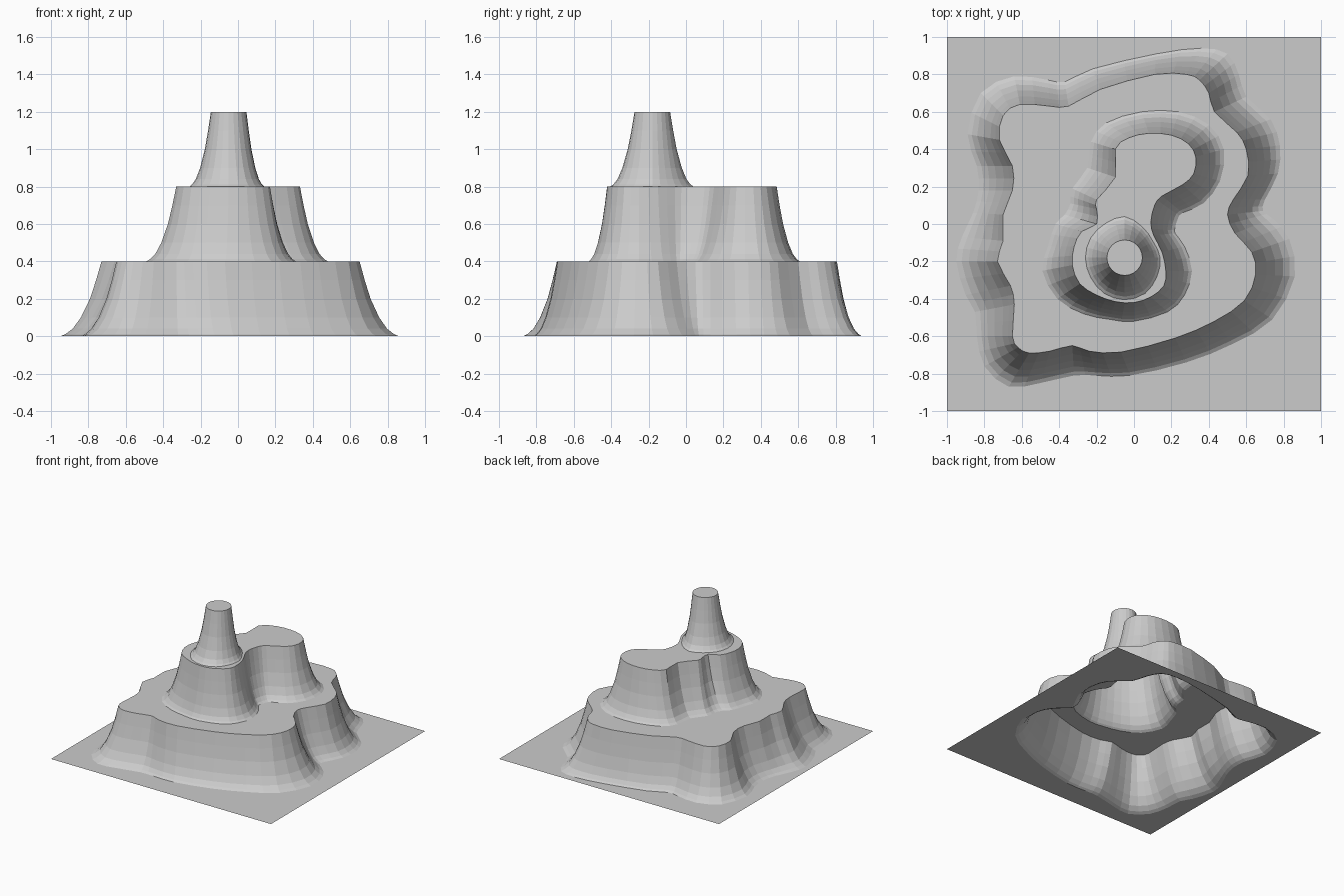
import bpy, bmesh, math
from mathutils import Vector

if "Cube" in bpy.data.objects:
    bpy.data.objects.remove(bpy.data.objects["Cube"])

stone = bpy.data.materials.new("grey stone")
stone.diffuse_color = (0.6, 0.6, 0.6, 1)
stone.use_nodes = True
stone.node_tree.nodes["Principled BSDF"].inputs["Base Color"].default_value = stone.diffuse_color

# cliff profile: (height fraction, outward fraction), steep above and flared at the foot
PROFILE = [(1, 0), (.75, .13), (.5, .28), (.25, .5), (.1, .7), (.03, .87), (0, 1)]


def spline(pts, steps=2):
    """Closed Catmull-Rom curve through 2D points."""
    out, n = [], len(pts)
    p = [Vector(q) for q in pts]
    for i in range(n):
        a, b, c, d = p[i - 1], p[i], p[(i + 1) % n], p[(i + 2) % n]
        for s in range(steps):
            t = s / steps
            out.append(.5 * (2 * b + (c - a) * t + (2 * a - 5 * b + 4 * c - d) * t * t
                             + (3 * b - a - 3 * c + d) * t ** 3))
    return out


def finish(bm, name):
    me = bpy.data.meshes.new(name)
    bm.to_mesh(me)
    bm.free()
    me.materials.append(stone)
    ob = bpy.data.objects.new(name, me)
    bpy.context.collection.objects.link(ob)


def cliff(name, top, foot, z0, z1):
    """Open wall lofted from the top rim to the flared foot."""
    bm = bmesh.new()
    rings = []
    for h, f in PROFILE:
        rings.append([bm.verts.new((*a.lerp(b, f), z0 + (z1 - z0) * h))
                      for a, b in zip(top, foot)])
    n = len(top)
    for up, lo in zip(rings, rings[1:]):
        for i in range(n):
            j = (i + 1) % n
            bm.faces.new((up[i], lo[i], lo[j], up[j]))
    finish(bm, name)


def flat(name, z, outer, hole=None):
    """Level sheet with an optional hole under the next tier."""
    bm = bmesh.new()
    edges = []
    for loop in (outer, hole or []):
        vs = [bm.verts.new((p[0], p[1], z)) for p in loop]
        edges += [bm.edges.new((vs[i - 1], vs[i])) for i in range(len(vs))]
    bmesh.ops.triangle_fill(bm, edges=edges, use_beauty=True, use_dissolve=False)
    for f in bm.faces:
        f.normal_update()
        if f.normal.z < 0:
            f.normal_flip()
    finish(bm, name)


# lower tier outlines
low_top = spline([
    (.43, .60), (.40, .70), (.35, .77), (.28, .80), (.11, .80), (-.18, .72), (-.35, .63),
    (-.45, .63), (-.61, .64), (-.70, .58), (-.72, .45), (-.65, .31), (-.65, .18),
    (-.70, .05), (-.70, -.09), (-.73, -.20), (-.66, -.33), (-.64, -.43), (-.65, -.60),
    (-.62, -.66), (-.56, -.69), (-.45, -.68), (-.33, -.65), (-.24, -.68), (-.07, -.685),
    (.22, -.61), (.43, -.52), (.59, -.41), (.65, -.27), (.63, -.15), (.54, -.05),
    (.50, .05), (.53, .13), (.61, .26), (.60, .40), (.55, .49)])
low_foot = spline([
    (.60, .68), (.56, .80), (.50, .91), (.36, .94), (.12, .91), (-.22, .83), (-.37, .76),
    (-.46, .77), (-.64, .79), (-.82, .70), (-.89, .48), (-.84, .31), (-.83, .18),
    (-.86, .06), (-.92, -.07), (-.95, -.20), (-.90, -.38), (-.85, -.47), (-.84, -.60),
    (-.80, -.76), (-.67, -.87), (-.50, -.85), (-.32, -.81), (-.20, -.81), (-.02, -.81),
    (.28, -.74), (.53, -.64), (.74, -.51), (.86, -.28), (.83, -.08), (.74, .03),
    (.69, .07), (.70, .13), (.77, .27), (.78, .42), (.73, .56)])

# middle tier outlines
mid_top = spline([
    (.17, -.25), (.16, -.33), (.09, -.39), (0, -.42), (-.10, -.415), (-.20, -.38),
    (-.29, -.32), (-.33, -.22), (-.32, -.12), (-.28, -.04), (-.20, 0), (-.20, .08),
    (-.20, .13), (-.10, .25), (-.10, .40), (-.03, .46), (.08, .485), (.20, .475),
    (.29, .43), (.33, .36), (.32, .27), (.26, .21), (.15, .15), (.11, .10),
    (.09, .01), (.105, -.06), (.15, -.15)])
mid_foot = spline([
    (.31, -.25), (.27, -.38), (.18, -.47), (0, -.52), (-.13, -.51), (-.27, -.48),
    (-.41, -.40), (-.49, -.25), (-.46, -.12), (-.42, 0), (-.37, .05), (-.34, .11),
    (-.33, .19), (-.25, .30), (-.23, .44), (-.15, .54), (.04, .60), (.24, .60),
    (.40, .53), (.48, .40), (.46, .23), (.37, .11), (.26, .06), (.235, .03),
    (.22, -.02), (.22, -.05), (.27, -.12)])

# peak outlines: round rim, slightly uneven foot
FOOT_R = [.19, .175, .19, .22, .21, .21, .21, .21, .22, .225, .22, .20]


def around(radii):
    return [(-.05 + r * math.cos(math.tau * i / 12), -.18 + r * math.sin(math.tau * i / 12))
            for i, r in enumerate(radii)]


peak_top, peak_foot = spline(around([.095] * 12)), spline(around(FOOT_R))

# ground sheet, three cliffs and their level tops
flat("ground_sheet", 0, [(-1, -1), (1, -1), (1, 1), (-1, 1)], low_foot)
cliff("lower_cliff", low_top, low_foot, 0, .4)
flat("lower_terrace", .4, low_top, mid_foot)
cliff("middle_cliff", mid_top, mid_foot, .4, .8)
flat("middle_terrace", .8, mid_top, peak_foot)
cliff("peak_cliff", peak_top, peak_foot, .8, 1.2)
flat("peak_top", 1.2, peak_top)
